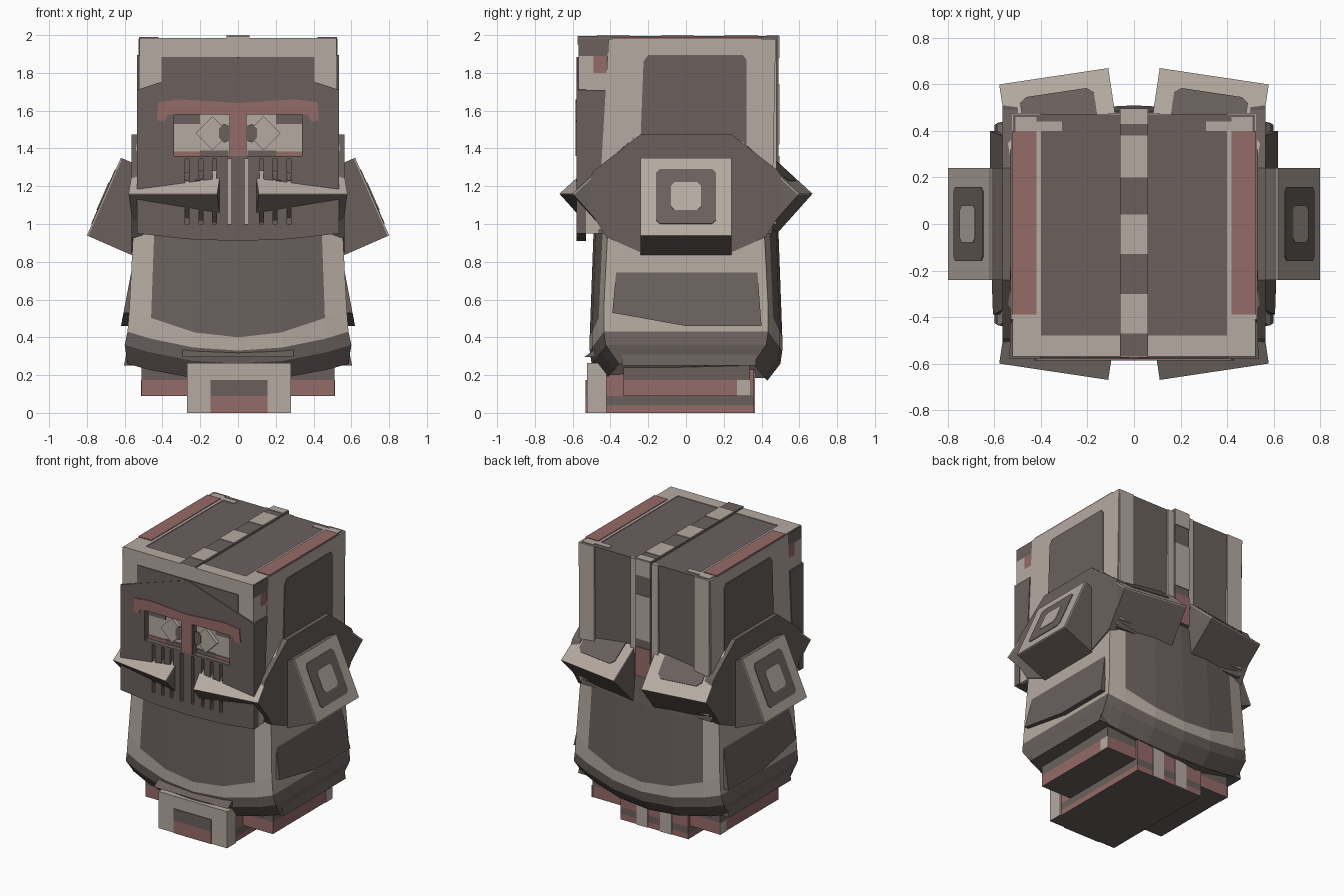
import bpy, bmesh, math
from mathutils import Vector, Matrix

if "Cube" in bpy.data.objects:
    bpy.data.objects.remove(bpy.data.objects["Cube"])


def material(name, rgb):
    m = bpy.data.materials.new(name)
    m.diffuse_color = (*rgb, 1)
    m.use_nodes = True
    m.node_tree.nodes["Principled BSDF"].inputs["Base Color"].default_value = m.diffuse_color
    return m


LIGHT = material("light taupe", (0.46, 0.40, 0.355))
DARK = material("dark umber grey", (0.145, 0.118, 0.11))
RED = material("dusty red", (0.30, 0.145, 0.14))


def finish(name, bm, mats, mirror):
    bmesh.ops.recalc_face_normals(bm, faces=bm.faces)
    me = bpy.data.meshes.new(name)
    bm.to_mesh(me)
    bm.free()
    for m in mats:
        me.materials.append(m)
    ob = bpy.data.objects.new(name, me)
    bpy.context.collection.objects.link(ob)
    if mirror:
        mod = ob.modifiers.new("Mirror", 'MIRROR')
        mod.use_axis = ('x' in mirror, 'y' in mirror, False)
        mod.use_mirror_merge = False
    return ob


def prism(name, shapes, axis, lo, hi, mat, mirror='', frame=None, warp=None, under=None):
    """Extrude 2D outlines along an axis; a frame maps local u, v, depth to world."""
    put = {'x': lambda a, b, d: Vector((d, a, b)),
           'y': lambda a, b, d: Vector((a, d, b)),
           'z': lambda a, b, d: Vector((a, b, d))}[axis]
    bm = bmesh.new()
    for pts in shapes:
        rows = []
        for d in (lo, hi):
            cos = [put(a, b, d) for a, b in pts]
            if frame:
                cos = [frame @ c for c in cos]
            if warp:
                cos = [warp(c) for c in cos]
            rows.append([bm.verts.new(c) for c in cos])
        n = len(pts)
        bm.faces.new(rows[0])
        bm.faces.new(rows[1])
        for i in range(n):
            j = (i + 1) % n
            bm.faces.new((rows[0][i], rows[0][j], rows[1][j], rows[1][i]))
    bmesh.ops.recalc_face_normals(bm, faces=bm.faces)
    if under:  # different colour on the underside
        for f in bm.faces:
            f.material_index = int(f.normal.z < -0.9)
    return finish(name, bm, [mat] + ([under] if under else []), mirror)


def rect(a0, a1, b0, b1):
    return [(a0, b0), (a1, b0), (a1, b1), (a0, b1)]


def axes(origin, u, v, n):
    m = Matrix((u, v, n)).transposed().to_4x4()
    m.translation = origin
    return m


# Torso: lofted curved rings (centre z, edge z, half width, depth)
rings = [(1.15, 1.15, .54, .47), (.95, .95, .555, .49), (.40, .56, .575, .51),
         (.33, .43, .585, .51), (.26, .36, .60, .50), (.17, .26, .585, .43)]
ts = [-1, -.8, -.4, 0, .4, .8, 1]
bm = bmesh.new()
loops = []
for zc, ze, w, d in rings:
    loop = []
    for side, row in ((-1, ts), (1, ts[::-1])):
        for t in row:
            loop.append(bm.verts.new((w * t, side * (d - .075 * t * t), zc + (ze - zc) * t * t)))
    loops.append(loop)
for k in range(len(rings) - 1):
    for i in range(14):
        j = (i + 1) % 14
        f = bm.faces.new((loops[k][i], loops[k][j], loops[k + 1][j], loops[k + 1][i]))
        middle = abs(f.calc_center_median().x) < .46
        f.material_index = 1 if k > 2 or (k < 2 and middle) else 0
bm.faces.new(loops[0])
bm.faces.new(loops[-1]).material_index = 1
finish("torso", bm, [LIGHT, DARK], '')
prism("belt_flap", [[(-.54, .295), (-.45, .36), (-.43, .30)]], 'x', -.295, .295, DARK)

# Hip plates flaring outward
prism("upper_hip_plate", [[(-.36, .85), (.37, .85), (.40, .46), (0, .46), (-.39, .53)]], 'x', .45, .555,
      DARK, 'x', warp=lambda c: Vector((c.x + (.8 - c.z) * .19, c.y, c.z)))
prism("lower_hip_plate", [rect(-.34, .37, .25, .41)], 'x', .45, .57,
      DARK, 'x', warp=lambda c: Vector((c.x + (.42 - c.z) * .2, c.y, c.z)))

# Legs and central foot block
prism("leg_lower", [rect(.2, .51, -.33, .34)], 'z', .09, .175, RED, 'x', under=DARK)
prism("leg_upper", [rect(.2, .51, -.33, .34)], 'z', .175, .30, DARK, 'x')
prism("leg_corner_trim", [rect(.27, .345, .09, .175)], 'x', .508, .514, LIGHT, 'x')
prism("foot_sole", [rect(-.27, .27, -.43, .36)], 'z', 0, .04, RED, under=DARK)
prism("foot_body", [rect(-.27, .27, -.43, .36)], 'z', .04, .09, DARK)
prism("foot_upper", [rect(-.27, .27, -.43, .36)], 'z', .09, .26, RED)
prism("foot_front", [rect(-.27, .28, -.525, -.42)], 'z', 0, .265, LIGHT, under=DARK)
prism("foot_front_patch", [rect(-.145, .155, .09, .175)], 'y', -.531, -.525, DARK)
prism("foot_front_red", [rect(-.145, .155, .0, .09)], 'y', -.531, -.525, RED)
prism("foot_back_trim", [rect(.05, .14, 0, .26)], 'y', .36, .366, LIGHT, 'x')

# Helmet shell, forehead and side frames
prism("helmet", [[(-.53, .95), (.455, .95), (.47, 1.98), (-.53, 1.98)]], 'x', -.52, .52, DARK)
prism("forehead", [rect(-.52, .52, 1.62, 1.98)], 'y', -.57, -.53, LIGHT)
prism("forehead_panel", [rect(-.405, .405, 1.62, 1.885)], 'y', -.576, -.57, DARK)
prism("helmet_side_frame", [[(-.47, .97), (.455, .97), (.475, 1.98), (-.41, 1.98)]], 'x', .515, .528, LIGHT, 'x')
prism("helmet_side_panel", [[(-.25, 1.2), (.32, 1.2), (.32, 1.87), (.30, 1.895), (-.2, 1.895), (-.225, 1.86)]],
      'x', .528, .534, DARK, 'x')
prism("temple_dark", [rect(-.57, -.415, 1.89, 1.98)], 'x', .518, .525, DARK, 'x')
prism("temple_red", [rect(-.49, -.42, 1.80, 1.89)], 'x', .518, .525, RED, 'x')
prism("temple_light", [rect(-.57, -.49, 1.71, 1.89), rect(-.49, -.42, 1.71, 1.80)], 'x', .518, .525, LIGHT, 'x')
prism("mask_side", [[(-.57, 1.2), (-.455, 1.2), (-.425, 1.71), (-.57, 1.71)]], 'x', .51, .534, DARK, 'x')
prism("mask_side_lower", [rect(-.57, -.46, .95, 1.2)], 'x', .51, .53, LIGHT, 'x')
prism("helmet_back_trim", [rect(.40, .52, 1.0, 1.98), rect(.06, .11, 1.3, 1.98)], 'y', .455, .478, LIGHT, 'x')

# Helmet top trim and central crest
prism("top_front_trim", [rect(0, .52, -.57, -.48), rect(.40, .52, -.48, -.39)], 'z', 1.978, 1.985, LIGHT, 'x')
prism("top_red_strip", [rect(.42, .525, -.39, .40)], 'z', 1.975, 1.99, RED, 'x')
prism("top_thin_strip", [rect(.40, .42, -.39, .44), rect(.31, .40, .40, .44), rect(.42, .51, .40, .46)],
      'z', 1.975, 1.985, LIGHT, 'x')
prism("crest", [[(-.57, 1.95), (-.57, 1.995), (.49, 1.995), (.49, 1.15), (.45, 1.15), (.45, 1.95)]],
      'x', -.06, .06, DARK)
prism("crest_top_patches", [rect(-.06, .06, *r) for r in ((.43, .49), (.2, .38), (-.13, .04), (-.47, -.30))],
      'z', 1.995, 2.0, LIGHT)
prism("crest_front_patch", [rect(-.06, .06, 1.95, 1.995)], 'y', -.574, -.57, LIGHT)
prism("crest_back_patches", [rect(-.06, .06, *r) for r in ((1.88, 1.995), (1.42, 1.74))], 'y', .49, .496, LIGHT)
prism("crest_back_red", [rect(-.06, .06, 1.15, 1.36)], 'y', .49, .496, RED)

# Face mask with cut eye holes and breathing slits
mask = prism("face_mask", [[(-.535, .95), (-.27, .92), (0, .91), (.27, .92), (.535, .95),
                            (.535, 1.71), (0, 1.885), (-.535, 1.71)]], 'y', -.58, -.53, DARK)
cutter = prism("mask_cutter", [rect(.045, .34, 1.36, 1.58)] +
               [rect(x - .011, x + .011, 1.0, 1.345) for x in (.045, .125, .195, .27)],
               'y', -.7, -.5, DARK, 'x')
cutter.hide_render = True
cutter.display_type = 'WIRE'
cut = mask.modifiers.new("Holes", 'BOOLEAN')
cut.operation = 'DIFFERENCE'
cut.solver = 'EXACT'
cut.object = cutter
prism("brow", [[(0, 1.58), (.37, 1.58), (.39, 1.54), (.43, 1.55), (.42, 1.645), (.3, 1.66), (0, 1.64)],
               rect(0, .044, 1.36, 1.58)], 'y', -.586, -.58, RED, 'x')
prism("eye_back", [rect(.03, .35, 1.35, 1.59)], 'y', -.537, -.53, LIGHT, 'x')
prism("eye_shadow", [rect(.20, .35, 1.53, 1.59), rect(.05, .20, 1.36, 1.39)], 'y', -.543, -.537, DARK, 'x')
prism("eye_lower_red", [rect(.20, .34, 1.36, 1.385)], 'y', -.543, -.537, RED, 'x')
prism("eye_gem", [[(.045, 1.48), (.135, 1.39), (.225, 1.48), (.135, 1.57)]], 'y', -.565, -.53, LIGHT, 'x')
prism("eye_pupil", [[(.05, 1.44), (.075, 1.43), (.10, 1.455), (.10, 1.505), (.075, 1.53), (.05, 1.52)]],
      'y', -.571, -.565, DARK, 'x')
prism("slit_lining", [rect(.03, .06, .99, 1.35)], 'y', -.55, -.53, LIGHT, 'x')

# Neck guards: four tilted blocks, front and back
u, h, up = Vector((.989, -.148, 0)), Vector((.148, .989, 0)), Vector((0, 0, 1))
guard = axes(Vector((.345, .635, 1.16)), u, h * -.74 + up * .67, h * .67 + up * .74)
prism("neck_guard", [rect(-.237, .237, 0, .45)], 'z', -.34, -.008, DARK, 'xy', guard)
prism("neck_guard_top", [rect(-.237, .237, 0, .45)], 'z', -.008, 0, LIGHT, 'xy', guard)
prism("neck_guard_patch", [[(-.16, .13), (-.13, .1), (.13, .1), (.16, .13), (.16, .45), (-.16, .45)]],
      'z', 0, .005, DARK, 'xy', guard)

# Shoulder backing plates and tilted pads with nested squares
prism("shoulder_plate", [[(-.24, 1.475), (.24, 1.475), (.49, 1.28), (.56, 1.15), (.42, .93), (.24, .85),
                          (-.24, .85), (-.42, .93), (-.56, 1.15), (-.49, 1.28)]], 'x', .5, .565, DARK, 'x')
pad = axes(Vector((.71, 0, 1.145)), Vector((0, 1, 0)), Vector((-.4, 0, .914)), Vector((.914, 0, .4)))
prism("shoulder_pad", [rect(-.24, .24, -.225, .225)], 'z', -.27, -.008, DARK, 'x', pad)
prism("shoulder_pad_face", [rect(-.24, .24, -.225, .225)], 'z', -.008, 0, LIGHT, 'x', pad)


def soft_square(r, c):
    return [(-r, -r + c), (-r + c, -r), (r - c, -r), (r, -r + c), (r, r - c), (r - c, r), (-r + c, r), (-r, r - c)]


prism("shoulder_pad_ring", [soft_square(.158, .02)], 'z', 0, .004, DARK, 'x', pad)
prism("shoulder_pad_centre", [soft_square(.08, .02)], 'z', .004, .008, LIGHT, 'x', pad)
